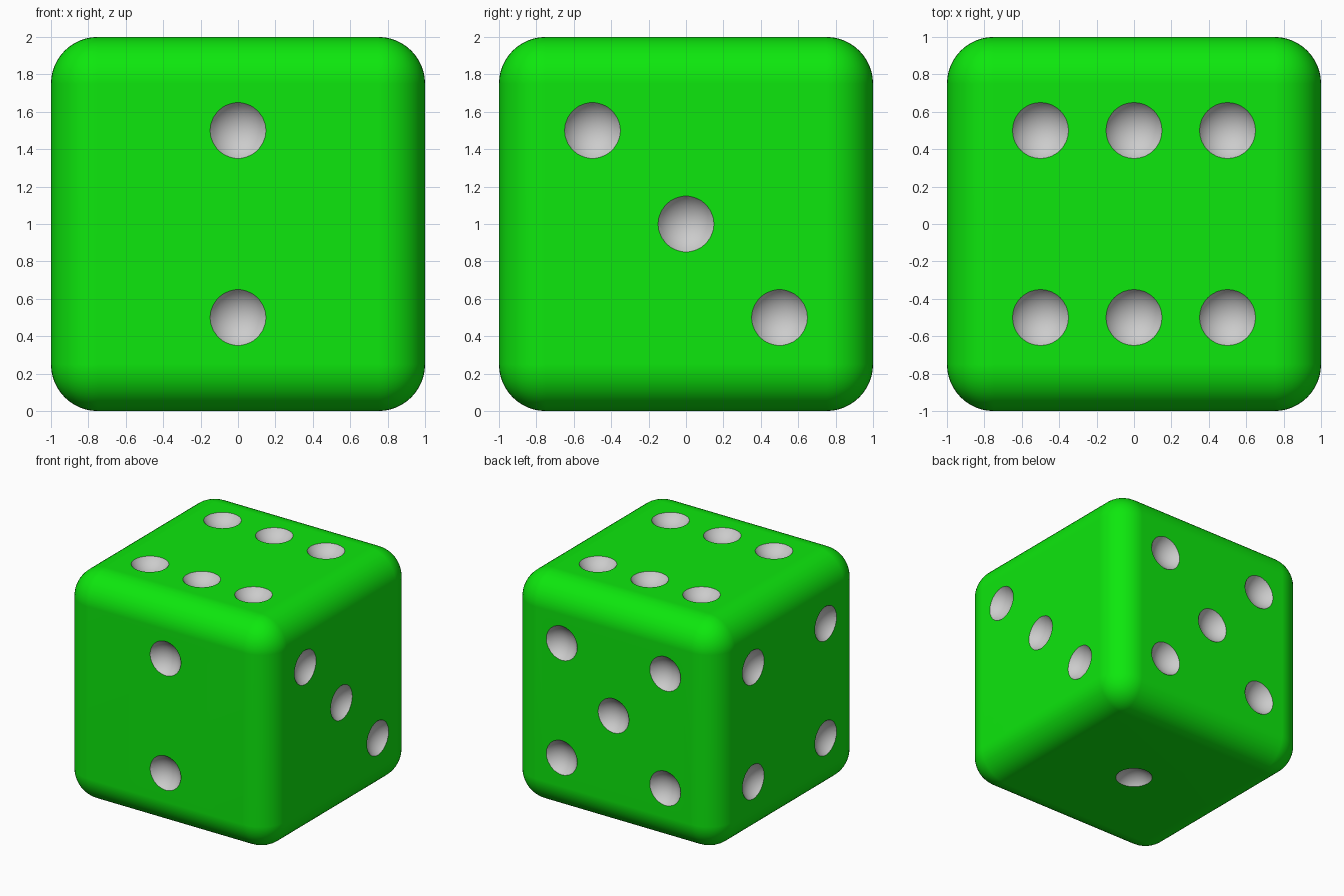
import bpy, bmesh
from mathutils import Vector, Matrix

if "Cube" in bpy.data.objects:
    bpy.data.objects.remove(bpy.data.objects["Cube"])

H = 0.5          # pip spacing
R = 0.18         # radius of the ball that carves each pip
OUT = 1.1        # distance of ball centre from die centre

# Rounded cube body
bpy.ops.mesh.primitive_cube_add(size=2, location=(0, 0, 1))
body = bpy.context.object
body.name = "die_body"
bev = body.modifiers.new("round", 'BEVEL')
bev.width, bev.segments, bev.limit_method = 0.25, 12, 'NONE'

# Pip centres, relative to the die centre
four = [(a, b) for a in (-H, H) for b in (-H, H)]
pips = [(0, -OUT, s) for s in (-H, H)]                    # front: two
pips += [(OUT, s, -s) for s in (-H, 0, H)]                # right: three
pips += [(-OUT, a, b) for a, b in four]                   # left: four
pips += [(a, OUT, b) for a, b in four + [(0, 0)]]         # back: five
pips += [(a, b, OUT) for a in (-H, 0, H) for b in (-H, H)]  # top: six
pips += [(0, 0, -OUT)]                                    # bottom: one

# One cutter mesh holding every ball
bm = bmesh.new()
for p in pips:
    bmesh.ops.create_uvsphere(bm, u_segments=32, v_segments=16, radius=R,
                              matrix=Matrix.Translation(p))
mesh = bpy.data.meshes.new("pip_cutter")
bm.to_mesh(mesh)
bm.free()
cutter = bpy.data.objects.new("pip_cutter", mesh)
cutter.location = (0, 0, 1)
cutter.hide_render = True
bpy.context.collection.objects.link(cutter)

# Carve the pips and apply
cut = body.modifiers.new("carve", 'BOOLEAN')
cut.operation, cut.object, cut.solver = 'DIFFERENCE', cutter, 'EXACT'
bpy.context.view_layer.objects.active = body
for m in ("round", "carve"):
    bpy.ops.object.modifier_apply(modifier=m)
bpy.data.objects.remove(cutter)

# Split the carved hollows from the body so they can stay grey
hollows = body.copy()
hollows.data = body.data.copy()
hollows.name = "pips"
bpy.context.collection.objects.link(hollows)
centres = [Vector(p) for p in pips]


def is_pip(face):
    return any(all((v.co - c).length < R + 0.002 for v in face.verts)
               for c in centres)


def keep(obj, want_pip):
    bm = bmesh.new()
    bm.from_mesh(obj.data)
    drop = [f for f in bm.faces if is_pip(f) != want_pip]
    bmesh.ops.delete(bm, geom=drop, context='FACES')
    bm.to_mesh(obj.data)
    bm.free()


keep(body, False)
keep(hollows, True)

# Smooth shading, with the big faces kept flat
for obj in (body, hollows):
    bpy.ops.object.select_all(action='DESELECT')
    obj.select_set(True)
    bpy.context.view_layer.objects.active = obj
    bpy.ops.object.shade_smooth_by_angle()
body.modifiers.new("flat_faces", 'WEIGHTED_NORMAL').keep_sharp = True

# Green body
green = bpy.data.materials.new("green")
green.diffuse_color = (0.004, 0.8, 0.004, 1)
green.use_nodes = True
green.node_tree.nodes["Principled BSDF"].inputs["Base Color"].default_value = green.diffuse_color
body.data.materials.append(green)
